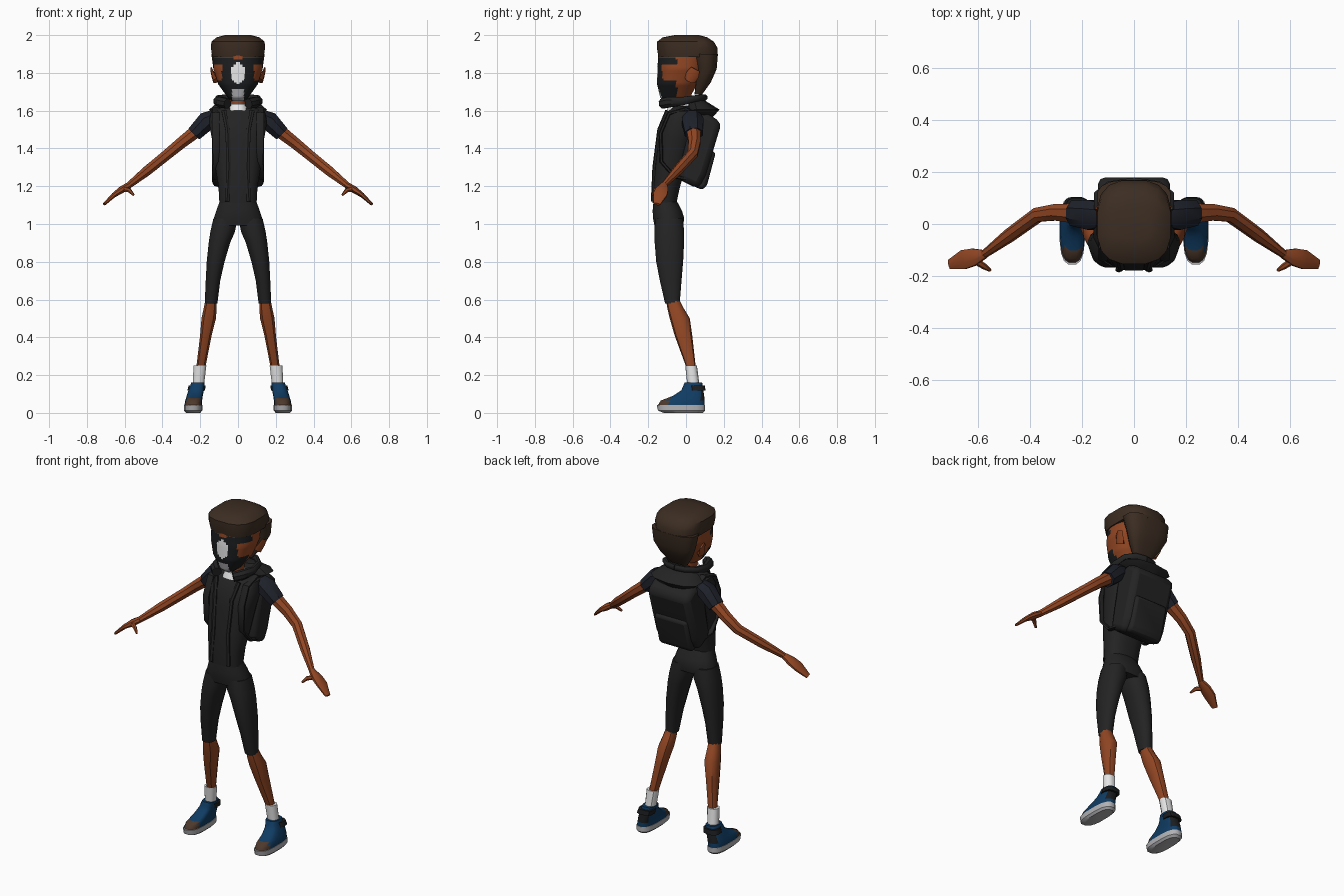
import bpy, bmesh, math
from mathutils import Vector


def colour(name, r, g, b):
    m = bpy.data.materials.new(name)
    m.diffuse_color = (r, g, b, 1)
    return m


SKIN = colour("skin brown", 0.29, 0.062, 0.017)
BLACK = colour("cloth black", 0.017, 0.017, 0.018)
MASK = colour("mask black", 0.011, 0.012, 0.013)
HAIR = colour("hair brown", 0.045, 0.026, 0.016)
BLUE = colour("shoe blue", 0.005, 0.045, 0.125)
WHITE = colour("white", 0.8, 0.8, 0.8)
GREY = colour("sole grey", 0.45, 0.45, 0.47)
TOE = colour("toe brown", 0.075, 0.04, 0.025)
NAVY = colour("sleeve navy", 0.013, 0.015, 0.023)


def finish(name, rings, mats, mirror=False, rule=None, angle=40):
    """Skin a list of point rings, cap both ends and colour the faces."""
    bm = bmesh.new()
    loops = [[bm.verts.new(p) for p in ring] for ring in rings]
    n = len(loops[0])
    for a, b in zip(loops, loops[1:]):
        for i in range(n):
            j = (i + 1) % n
            bm.faces.new((a[i], a[j], b[j], b[i]))
    bm.faces.new(loops[0][::-1])
    bm.faces.new(loops[-1])
    bmesh.ops.recalc_face_normals(bm, faces=bm.faces[:])
    if rule:
        for f in bm.faces:
            f.material_index = rule(f.calc_center_median())
    me = bpy.data.meshes.new(name)
    bm.to_mesh(me)
    bm.free()
    for m in mats:
        me.materials.append(m)
    ob = bpy.data.objects.new(name, me)
    bpy.context.collection.objects.link(ob)
    if mirror:
        mod = ob.modifiers.new("mirror", 'MIRROR')
        mod.use_mirror_merge = False
    for o in bpy.context.selected_objects:
        o.select_set(False)
    ob.select_set(True)
    bpy.context.view_layer.objects.active = ob
    bpy.ops.object.shade_smooth_by_angle(angle=math.radians(angle))
    return ob


def loft(name, mats, secs, n=12, p=2.3, sub=1, **kw):
    """Horizontal superellipse sections given as (z, x0, x1, y0, y1)."""
    full = [secs[0]]
    for a, b in zip(secs, secs[1:]):
        full += [[u + (v - u) * k / sub for u, v in zip(a, b)] for k in range(1, sub + 1)]
    rings = []
    for z, x0, x1, y0, y1 in full:
        ring = []
        for i in range(n):
            t = 2 * math.pi * (i + 0.5) / n
            c, s = math.cos(t), math.sin(t)
            ring.append(((x0 + x1) / 2 + (x1 - x0) / 2 * math.copysign(abs(c) ** (2 / p), c),
                         (y0 + y1) / 2 + (y1 - y0) / 2 * math.copysign(abs(s) ** (2 / p), s), z))
        rings.append(ring)
    return finish(name, rings, mats, **kw)


def sym(z, w, y0, y1):
    return (z, -w, w, y0, y1)


def tube(name, mats, pts, ref, n=8, **kw):
    """Tube through (x, y, z, a, b); radius a lies along ref, b across it."""
    ps = [Vector(q[:3]) for q in pts]
    rings = []
    for i, q in enumerate(pts):
        t = (ps[min(i + 1, len(ps) - 1)] - ps[max(i - 1, 0)]).normalized()
        u = Vector(ref)
        u = (u - t * u.dot(t)).normalized()
        v = t.cross(u)
        rings.append([ps[i] + u * q[3] * math.cos(2 * math.pi * (k + .5) / n)
                      + v * q[4] * math.sin(2 * math.pi * (k + .5) / n) for k in range(n)])
    return finish(name, rings, mats, mirror=True, **kw)


def prism(name, mat, profile, w, bevel):
    """A (y, z) side profile spread across x and rounded off."""
    ob = finish(name, [[(x, y, z) for y, z in profile] for x in (-w, w)], [mat])
    mod = ob.modifiers.new("bevel", 'BEVEL')
    mod.width, mod.segments = bevel, 2
    return ob


# Head with a painted face mask
def face_rule(c):
    ax = abs(c.x)
    if c.y < -.09 and (c.x / .037) ** 2 + ((c.z - 1.797) / .056) ** 2 < 1:
        return 2
    if c.y < -.08 and ax < .032 and c.z < 1.712:
        return 3
    patch = ax > .085 and 1.76 < c.z < 1.84
    brow = ax < .025 and c.z > 1.865
    return 1 if c.y < -.05 and c.z < 1.885 and not patch and not brow else 0


loft("head", [SKIN, MASK, WHITE, GREY],
     [sym(1.65, .03, -.115, -.04), sym(1.67, .055, -.137, .02), sym(1.74, .105, -.153, .06),
      sym(1.82, .13, -.152, .10), sym(1.92, .13, -.145, .12)], n=64, sub=8, rule=face_rule)
tube("ear", [SKIN], [(.115, .02, 1.76, .02, .03), (.132, .035, 1.79, .01, .035),
                     (.142, .05, 1.82, .005, .025)], (1, 0, 0), n=6)

# Hair: flat-topped cap and the tapering back
loft("hair_cap", [HAIR],
     [sym(1.885, .138, -.148, .17), sym(1.93, .145, -.156, .17), sym(1.965, .143, -.155, .15),
      sym(1.988, .115, -.125, .115), sym(2.0, .07, -.06, .07)], n=16, p=2.8)
loft("hair_back", [HAIR],
     [sym(1.685, .055, .045, .085), sym(1.75, .10, .05, .132), sym(1.82, .132, .055, .163),
      sym(1.90, .143, .03, .17)], n=16, p=2.8)

# Neck and shirt collar
loft("neck", [SKIN], [sym(1.58, .045, -.08, .03), sym(1.70, .042, -.08, .03)])
loft("shirt_collar", [WHITE], [sym(1.60, .058, -.105, .04), sym(1.635, .05, -.09, .035)])

# Jacket body, front edges and hood
loft("jacket", [BLACK],
     [sym(1.11, .10, -.178, -.05), sym(1.20, .105, -.18, -.03), sym(1.30, .122, -.168, .0),
      sym(1.45, .14, -.152, .05), sym(1.54, .157, -.13, .08), sym(1.595, .145, -.095, .085),
      sym(1.625, .07, -.07, .05)], n=16, p=2.6)
tube("jacket_edge", [BLACK],
     [(.075, -.10, 1.60, .014, .01), (.055, -.142, 1.50, .014, .01),
      (.048, -.168, 1.30, .014, .01), (.058, -.176, 1.12, .014, .01)], (1, 0, 0), n=6)
tube("hood_roll", [BLACK],
     [(.055, -.125, 1.637, .028, .028), (.09, -.09, 1.645, .03, .028), (.112, -.02, 1.65, .024, .02),
      (.105, .05, 1.665, .018, .016), (.06, .09, 1.67, .018, .014), (0, .10, 1.67, .018, .014)],
     (0, 0, 1))
loft("hood_flap", [BLACK],
     [sym(1.565, .11, .0, .14), sym(1.605, .16, .0, .178), sym(1.635, .125, .01, .13),
      sym(1.66, .08, .02, .09)], n=10)

# Backpack, pocket and shoulder straps
prism("backpack", BLACK, [(-.045, 1.24), (.065, 1.185), (.105, 1.26), (.188, 1.535),
                          (.11, 1.59), (.02, 1.56)], .138, .03)
prism("backpack_pocket", BLACK, [(.02, 1.21), (.085, 1.18), (.11, 1.20), (.158, 1.38),
                                 (.10, 1.40)], .108, .022)
tube("backpack_strap", [BLACK],
     [(.11, .07, 1.57, .022, .01), (.115, .0, 1.61, .022, .01), (.118, -.09, 1.585, .022, .01),
      (.118, -.135, 1.48, .022, .01), (.115, -.13, 1.33, .02, .01), (.125, -.06, 1.25, .016, .01),
      (.12, .0, 1.24, .016, .01)], (1, 0, 0), n=6)

# Sleeves, arms and hands
Y = (0, 1, 0)
tube("sleeve", [NAVY], [(.125, .035, 1.565, .05, .045), (.165, .035, 1.545, .062, .055),
                        (.232, .042, 1.478, .052, .044)], Y)
tube("arm", [SKIN], [(.21, .04, 1.50, .042, .038), (.30, .045, 1.43, .034, .033),
                     (.37, .035, 1.372, .03, .03), (.48, -.045, 1.283, .027, .028),
                     (.58, -.12, 1.203, .015, .018)], Y)
tube("hand", [SKIN], [(.57, -.115, 1.21, .016, .018), (.615, -.127, 1.182, .036, .02),
                      (.655, -.137, 1.155, .04, .014), (.708, -.155, 1.105, .02, .008)], Y)
tube("thumb", [SKIN], [(.61, -.14, 1.185, .014, .014), (.575, -.163, 1.178, .012, .012),
                       (.552, -.178, 1.153, .006, .006)], (0, 0, 1), n=6)

# Trousers and lower legs
loft("trouser_hips", [BLACK],
     [sym(.992, .138, -.168, -.014), sym(1.03, .13, -.176, -.008), sym(1.07, .117, -.178, -.02),
      sym(1.13, .095, -.172, -.052)], n=16)
loft("trouser_leg", [BLACK],
     [(.58, .108, .177, -.112, -.032), (.70, .093, .172, -.14, -.022), (.80, .07, .167, -.16, -.013),
      (.90, .04, .157, -.168, -.008), (.96, .014, .148, -.17, -.007), (1.03, .0, .132, -.165, -.015)],
     n=12, mirror=True)
loft("lower_leg", [SKIN],
     [(.24, .172, .222, .002, .052), (.41, .138, .202, -.06, .033), (.50, .115, .195, -.086, .02),
      (.55, .112, .184, -.098, -.01), (.60, .112, .174, -.106, -.036)], n=10, mirror=True)

# Socks and shoes
loft("sock", [WHITE], [(.12, .182, .242, .01, .075), (.25, .166, .237, -.004, .058)], n=10, mirror=True)
loft("shoe_sole", [GREY],
     [(.0, .20, .275, -.12, .09), (.012, .188, .286, -.15, .103), (.042, .188, .286, -.157, .103)],
     n=16, p=2.8, mirror=True)


def shoe_rule(c):
    if c.y < -.095:
        return 1
    return 2 if c.y > .075 and .06 < c.z < .12 else 0


loft("shoe_upper", [BLUE, TOE, MASK],
     [(.04, .190, .284, -.150, .10), (.065, .190, .280, -.135, .10), (.09, .186, .272, -.07, .097),
      (.12, .180, .262, -.025, .092), (.16, .176, .248, -.008, .086)],
     n=20, p=2.8, sub=2, mirror=True, rule=shoe_rule)
loft("shoe_strap", [MASK], [(.118, .174, .270, .02, .105), (.145, .170, .262, .02, .10)],
     n=12, p=3, mirror=True)
